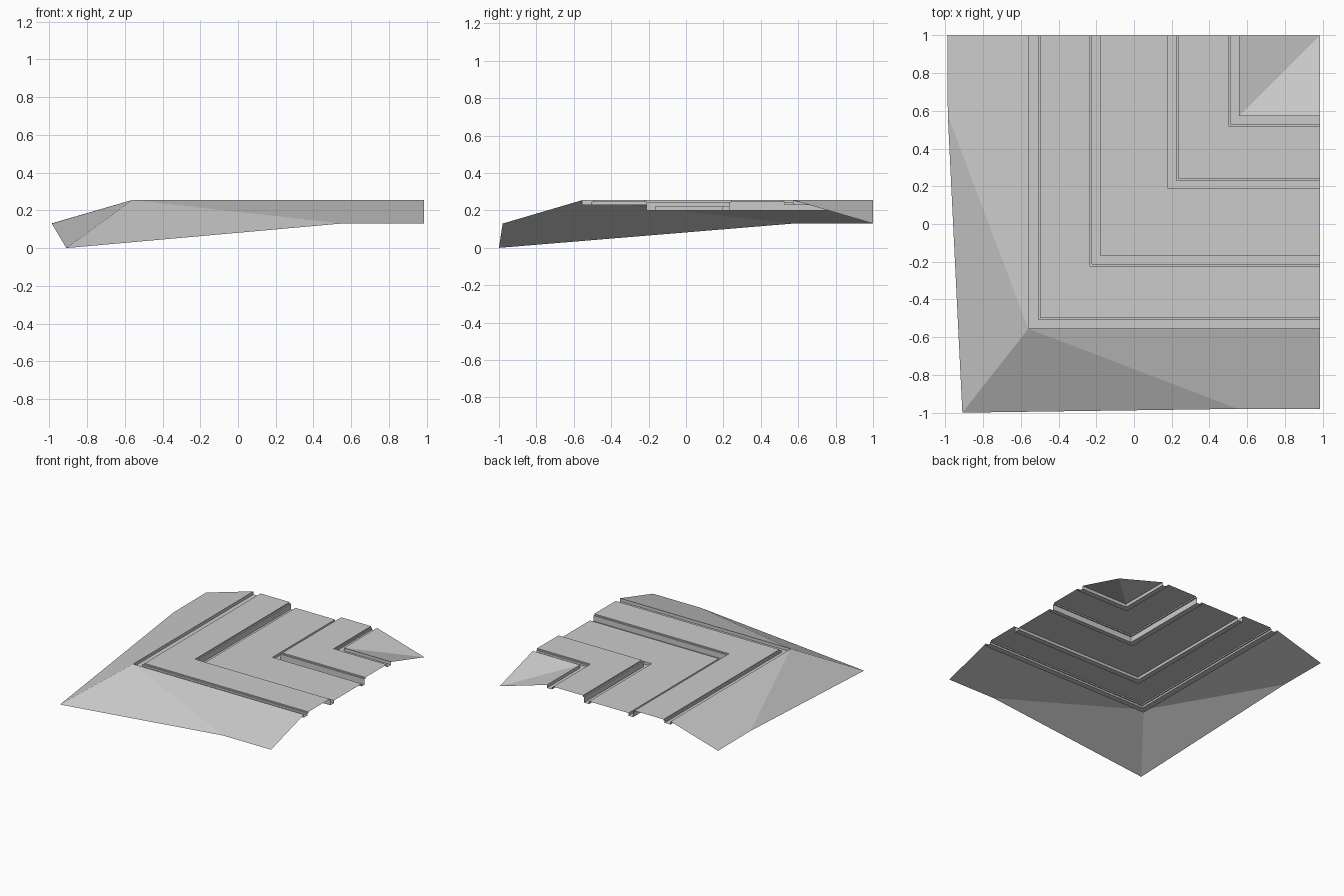
import bpy

if "Cube" in bpy.data.objects:
    bpy.data.objects.remove(bpy.data.objects["Cube"])

XR, YB = 0.985, 1.0      # cut ends of the two legs
TOP, MID = 0.255, 0.222  # high panels and sunken middle panel


def make_object(name, verts, faces):
    mesh = bpy.data.meshes.new(name)
    mesh.from_pydata(verts, [], faces)
    mesh.update()
    obj = bpy.data.objects.new(name, mesh)
    bpy.context.collection.objects.link(obj)
    return obj


def l_sweep(name, profile):
    """Sweep (x, y, z) profile points along a mitred L: back leg, corner, right leg."""
    verts, faces = [], []
    for x, y, z in profile:
        verts += [(x, YB, z), (x, y, z), (XR, y, z)]
    for i in range(len(profile) - 1):
        a, b = 3 * i, 3 * i + 3
        faces += [(a, a + 1, b + 1, b), (a + 1, a + 2, b + 2, b + 1)]
    return make_object(name, verts, faces)


# Grooves and flat panels, working from the outer rim inwards
outer_groove = [(-0.56, -0.555, TOP), (-0.56, -0.555, 0.23), (-0.508, -0.507, 0.23),
                (-0.508, -0.507, 0.245), (-0.497, -0.497, 0.245), (-0.497, -0.497, TOP)]
step_down = [(-0.233, -0.222, TOP), (-0.233, -0.222, 0.245), (-0.222, -0.212, 0.245),
             (-0.222, -0.212, 0.2), (-0.18, -0.167, 0.2), (-0.18, -0.167, MID)]
step_up = [(0.177, 0.192, MID), (0.177, 0.192, 0.2), (0.222, 0.23, 0.2),
           (0.222, 0.23, 0.245), (0.233, 0.24, 0.245), (0.233, 0.24, TOP)]
inner_groove = [(0.503, 0.516, TOP), (0.503, 0.516, 0.245), (0.513, 0.527, 0.245),
                (0.513, 0.527, 0.23), (0.557, 0.572, 0.23), (0.557, 0.572, TOP)]

grooves = {"outer_groove": outer_groove, "step_down": step_down,
           "step_up": step_up, "inner_groove": inner_groove}
for name, profile in grooves.items():
    l_sweep(name, profile)

names = ["outer_panel", "middle_panel", "inner_panel"]
profiles = list(grooves.values())
for name, before, after in zip(names, profiles, profiles[1:]):
    l_sweep(name, [before[-1], after[0]])

# Sloping outer skirt with a drooping corner
skirt = [(-0.56, YB, TOP), (-0.56, 0.575, TOP), (-0.56, -0.555, TOP),
         (0.55, -0.555, TOP), (XR, -0.555, TOP),
         (-0.99, YB, 0.13), (-0.987, 0.575, 0.13), (-0.91, -1.0, 0.0),
         (0.55, -0.98, 0.13), (XR, -0.98, 0.13)]
make_object("outer_skirt", skirt,
            [(0, 5, 6, 1), (1, 6, 2), (6, 7, 2), (2, 7, 8), (2, 8, 3), (3, 8, 9, 4)])

# Sunken centre: two triangles falling to the back right corner
make_object("centre_slope",
            [(0.557, YB, TOP), (0.557, 0.572, TOP), (XR, 0.572, TOP), (XR, YB, 0.13)],
            [(0, 1, 3), (1, 2, 3)])
